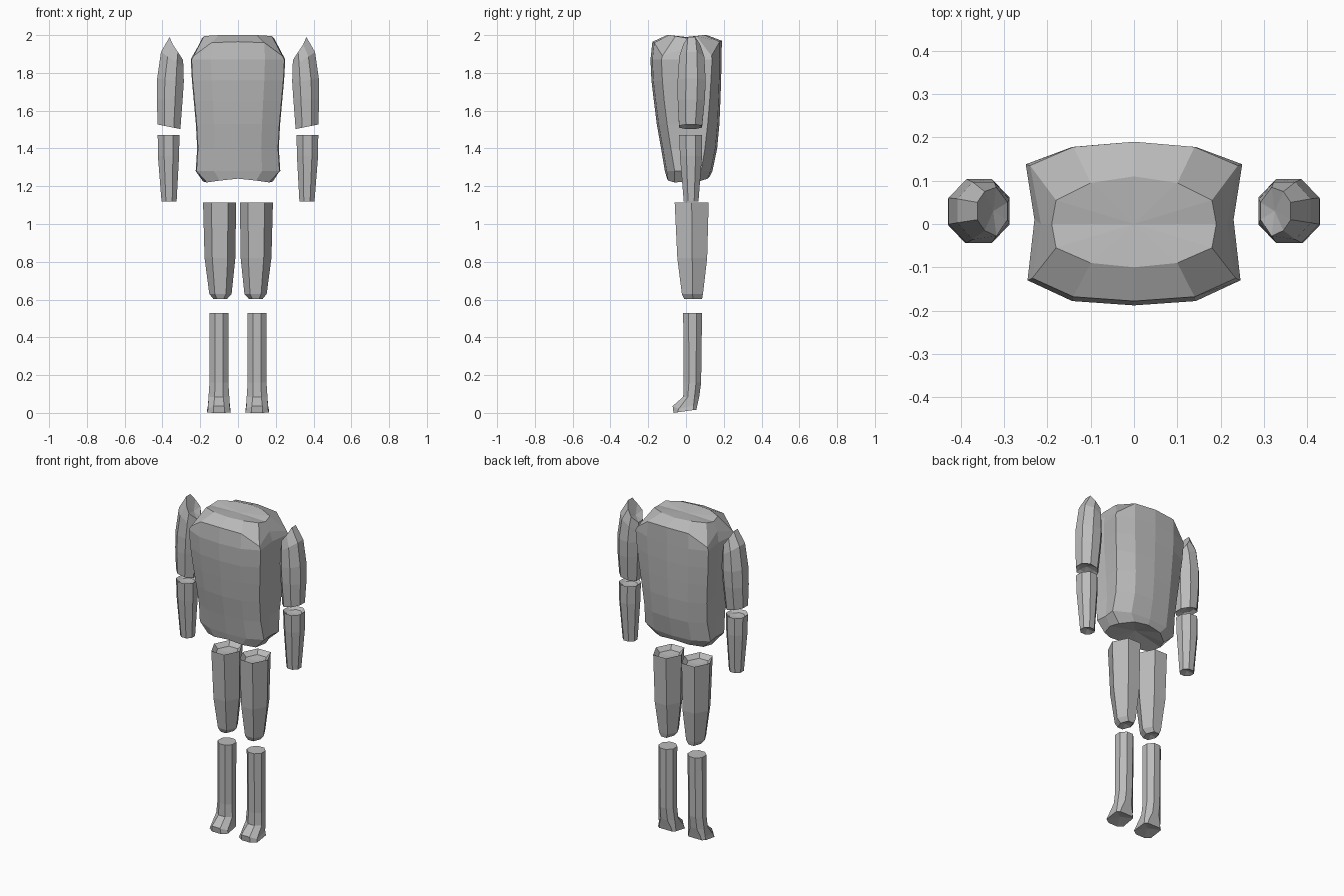
import bpy, bmesh, math
from mathutils import Vector

grey = bpy.data.materials.new("plain grey")
grey.diffuse_color = (0.5, 0.5, 0.5, 1)


def loft(name, rings, top=None, bottom=None, mirrored=False):
    """Skin rings (listed top to bottom) and close both ends with a fan to a centre point."""
    bm = bmesh.new()
    loops = [[bm.verts.new(p) for p in ring] for ring in rings]
    n = len(loops[0])
    for a, b in zip(loops, loops[1:]):
        for i in range(n):
            j = (i + 1) % n
            bm.faces.new((a[i], b[i], b[j], a[j]))
    for loop, tip in ((loops[0], top), (loops[-1], bottom)):
        c = bm.verts.new(tip)
        for i in range(n):
            bm.faces.new((loop[i], loop[(i + 1) % n], c))
    if mirrored:
        for v in bm.verts:
            v.co.x = -v.co.x
    bmesh.ops.recalc_face_normals(bm, faces=bm.faces)
    mesh = bpy.data.meshes.new(name)
    bm.to_mesh(mesh)
    bm.free()
    mesh.materials.append(grey)
    bpy.context.collection.objects.link(bpy.data.objects.new(name, mesh))


def pair(name, rings, top, bottom):
    loft("right_" + name, rings, top, bottom, True)
    loft("left_" + name, rings, top, bottom)


def oval(sides, x0, x1, y0, y1, z, turn=0.0, tilt=0.0):
    """Polygon ring filling the box x0..x1, y0..y1; tilt raises z toward +x."""
    pts = [(math.cos(turn + 2 * math.pi * i / sides), math.sin(turn + 2 * math.pi * i / sides))
           for i in range(sides)]
    mx, my = max(p[0] for p in pts), max(p[1] for p in pts)
    return [Vector(((x0 + x1) / 2 + p[0] / mx * (x1 - x0) / 2,
                    (y0 + y1) / 2 + p[1] / my * (y1 - y0) / 2,
                    z + tilt * p[0] / mx)) for p in pts]


def half_ring(pts):
    """Complete a ring from front centre to back centre with its mirror."""
    return [Vector(p) for p in pts] + [Vector((-x, y, z)) for x, y, z in pts[-2:0:-1]]


def body_ring(z, front, back, w, side, yf, yb, bow=0.0):
    return half_ring([(0, front, z + bow), (0.58 * w, front + 0.01, z), (w, yf, z),
                      (side, 0.01, z), (w + 0.004, yb, z),
                      (0.58 * w, back - 0.01, z), (0, back, z + bow)])


# Torso with a flat neck opening and pinched shoulder sockets
torso = [
    half_ring([(0, -0.10, 2.0), (0.10, -0.09, 2.0), (0.18, -0.055, 1.995), (0.19, 0, 1.985),
               (0.18, 0.055, 1.995), (0.10, 0.095, 2.0), (0, 0.11, 2.0)]),
    half_ring([(0, -0.178, 1.965), (0.14, -0.168, 1.96), (0.235, -0.125, 1.89), (0.215, 0, 1.93),
               (0.24, 0.135, 1.89), (0.14, 0.178, 1.965), (0, 0.19, 1.97)]),
    body_ring(1.87, -0.188, 0.188, 0.246, 0.23, -0.13, 0.138),
    body_ring(1.76, -0.183, 0.186, 0.24, 0.228, -0.125, 0.132),
    body_ring(1.65, -0.17, 0.182, 0.23, 0.222, -0.115, 0.125),
    body_ring(1.53, -0.155, 0.177, 0.219, 0.213, -0.10, 0.115),
    body_ring(1.40, -0.132, 0.165, 0.212, 0.207, -0.08, 0.10),
    body_ring(1.28, -0.112, 0.14, 0.22, 0.215, -0.06, 0.08),
    half_ring([(0, -0.10, 1.24), (0.095, -0.095, 1.23), (0.165, -0.06, 1.22), (0.185, 0.01, 1.225),
               (0.165, 0.065, 1.225), (0.095, 0.115, 1.24), (0, 0.125, 1.25)]),
]
loft("torso", torso, (0, 0, 1.99), (0, 0.01, 1.265))

# Upper arms: peaked shoulder with a hollow facing the torso, hollow elbow
t = math.pi / 8
peak = [Vector((x, y, z)) for x, y, z in (
    (0.362, 0.05, 1.99), (0.345, 0.075, 1.95), (0.318, 0.085, 1.91), (0.292, 0.05, 1.87),
    (0.292, 0.01, 1.87), (0.318, -0.028, 1.91), (0.345, -0.015, 1.95), (0.362, 0.01, 1.99))]
upper_arm = [peak,
             oval(8, 0.288, 0.408, -0.036, 0.097, 1.87, t, 0.04),
             oval(8, 0.287, 0.428, -0.044, 0.104, 1.76, t, 0.01),
             oval(8, 0.293, 0.43, -0.044, 0.10, 1.66, t),
             oval(8, 0.305, 0.425, -0.037, 0.085, 1.515, t, 0.012),
             oval(8, 0.325, 0.405, -0.02, 0.065, 1.53, t, 0.01)]
pair("upper_arm", upper_arm, (0.325, 0.03, 1.90), (0.365, 0.022, 1.54))

# Forearms with a shallow hollow at the elbow
forearm = [oval(8, 0.327, 0.408, -0.02, 0.07, 1.455, t),
           oval(8, 0.31, 0.425, -0.036, 0.085, 1.47, t),
           oval(8, 0.312, 0.424, -0.032, 0.085, 1.36, t),
           oval(8, 0.325, 0.405, -0.012, 0.066, 1.12, t)]
pair("forearm", forearm, (0.367, 0.025, 1.45), (0.365, 0.027, 1.135))

# Thighs: six sided, tapering to the knee
thigh = [oval(6, 0.035, 0.16, -0.035, 0.095, 1.09),
         oval(6, 0.01, 0.185, -0.06, 0.12, 1.115),
         oval(6, 0.014, 0.177, -0.046, 0.112, 0.82),
         oval(6, 0.034, 0.152, -0.022, 0.09, 0.63),
         oval(6, 0.058, 0.13, -0.01, 0.085, 0.603)]
pair("thigh", thigh, (0.097, 0.03, 1.085), (0.095, 0.035, 0.615))

# Shins with the feet drawn forward from the ankle
cx = 0.101
sole = [(0.063, 0.04, 0.015), (0.045, 0.055, 0.015), (-0.045, 0.055, 0.015), (-0.06, 0.04, 0.015),
        (-0.063, -0.045, 0.003), (-0.03, -0.066, 0.0), (0.03, -0.066, 0.0), (0.063, -0.045, 0.003)]
toe = [(0.058, 0.04, 0.04), (0.04, 0.06, 0.04), (-0.04, 0.06, 0.04), (-0.058, 0.04, 0.04),
       (-0.058, -0.04, 0.02), (-0.028, -0.071, 0.036), (0.028, -0.071, 0.036), (0.058, -0.04, 0.02)]
shin = [oval(8, 0.05, 0.15, -0.015, 0.085, 0.53, t),
        oval(8, 0.051, 0.151, -0.012, 0.08, 0.16, t),
        oval(8, 0.046, 0.156, -0.015, 0.07, 0.085, t),
        [Vector((cx + x, y, z)) for x, y, z in toe],
        [Vector((cx + x, y, z)) for x, y, z in sole]]
pair("shin_and_foot", shin, (0.10, 0.035, 0.53), (cx, 0.0, 0.022))
